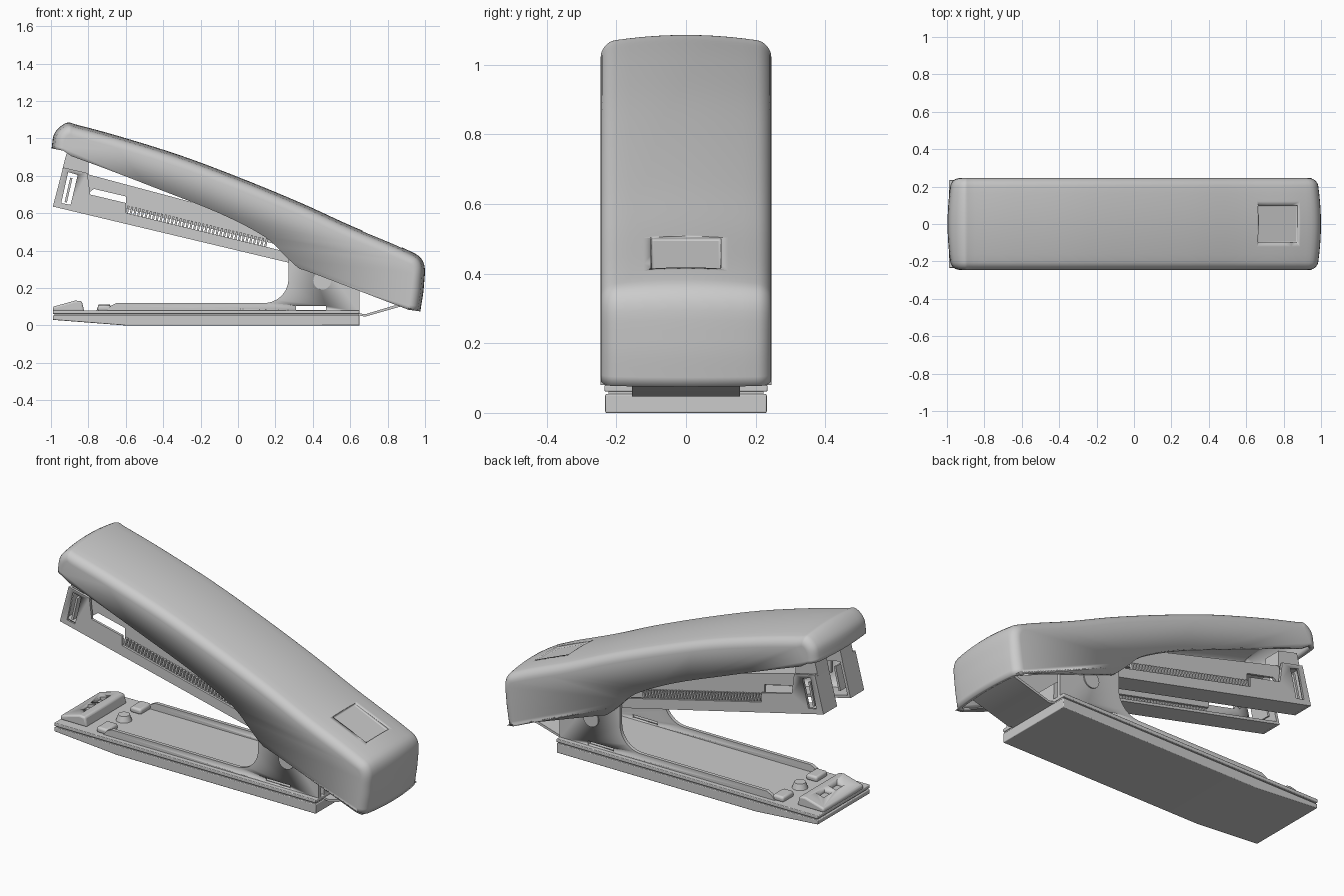
import bpy, bmesh, math
from mathutils import Vector, Matrix

if "Cube" in bpy.data.objects:
    bpy.data.objects.remove(bpy.data.objects["Cube"])


def finish(bm, name, smooth=True):
    me = bpy.data.meshes.new(name)
    bm.to_mesh(me)
    bm.free()
    ob = bpy.data.objects.new(name, me)
    bpy.context.collection.objects.link(ob)
    bpy.ops.object.select_all(action='DESELECT')
    ob.select_set(True)
    bpy.context.view_layer.objects.active = ob
    if smooth:
        bpy.ops.object.shade_smooth_by_angle(angle=math.radians(35))
    return ob


def apply(ob, kind, **props):
    m = ob.modifiers.new(kind.title(), kind)
    for k, v in props.items():
        setattr(m, k, v)
    bpy.context.view_layer.objects.active = ob
    bpy.ops.object.modifier_apply(modifier=m.name)


def mirror(ob):
    apply(ob, 'MIRROR', use_axis=(False, True, False), use_mirror_merge=False)


def cut(ob, cutter):
    apply(ob, 'BOOLEAN', object=cutter, operation='DIFFERENCE', solver='EXACT')
    bpy.data.objects.remove(cutter)


def prism(name, pts, y0, y1, bevel=0):
    """Extrude an x-z profile from y0 to y1."""
    bm = bmesh.new()
    f = bm.faces.new([bm.verts.new((x, y0, z)) for x, z in pts])
    ext = bmesh.ops.extrude_face_region(bm, geom=[f])
    bmesh.ops.translate(bm, vec=(0, y1 - y0, 0),
                        verts=[v for v in ext['geom'] if isinstance(v, bmesh.types.BMVert)])
    bmesh.ops.recalc_face_normals(bm, faces=bm.faces)
    ob = finish(bm, name)
    if bevel:
        apply(ob, 'BEVEL', width=bevel, segments=3, limit_method='ANGLE')
    return ob


def box(name, x0, x1, y0, y1, z0, z1, bevel=0):
    return prism(name, [(x0, z0), (x1, z0), (x1, z1), (x0, z1)], y0, y1, bevel)


def cylinder(name, r, depth, matrix, r2=None):
    bm = bmesh.new()
    bmesh.ops.create_cone(bm, cap_ends=True, segments=32, radius1=r, radius2=r2 or r,
                          depth=depth, matrix=matrix)
    return finish(bm, name)


def spline(pts, n=5):
    """Catmull-Rom curve through the points."""
    p = [2 * pts[0] - pts[1]] + pts + [2 * pts[-1] - pts[-2]]
    out = []
    for a, b, c, d in zip(p, p[1:], p[2:], p[3:]):
        for k in range(n):
            t = k / n
            out.append(0.5 * (2 * b + (c - a) * t + (2 * a - 5 * b + 4 * c - d) * t * t
                              + (3 * b - 3 * c + d - a) * t ** 3))
    return out + [pts[-1]]


# Cover: one long profile, inset toward the sides so it is crowned and rounded
upper = [Vector(p) for p in [
    (-.997, .947), (-.98, 1.03), (-.917, 1.083), (-.85, 1.07), (-.63, 1.01), (-.31, .91),
    (.01, .79), (.33, .658), (.6, .535), (.89, .412), (.99, .342), (.994, .21), (.975, .075)]]
lower = spline([Vector(p) for p in [
    (.95, .08), (.6, .207), (.37, .29), (.32, .31), (.25, .374), (.14, .476), (-.1, .6),
    (-.42, .727), (-.7, .835), (-.89, .905)]], 4)
normals = []
for i in range(len(upper)):
    t = (upper[min(i + 1, len(upper) - 1)] - upper[max(i - 1, 0)]).normalized()
    normals.append(Vector((-t.y, t.x)))
W, R = .245, .042
ys = [-W + R - R * math.sin(math.radians(a)) for a in (90, 75, 60, 45, 30, 15)]
ys += [-W + R + 2 * (W - R) * k / 10 for k in range(11)]
ys += [-y for y in reversed(ys[:6])]
bm = bmesh.new()
rows = []
for y in ys:
    c = max(0, abs(y) - (W - R))
    d = .022 * (y / W) ** 2 + R - math.sqrt(max(0, R * R - c * c))
    chain = spline([p - n * d for p, n in zip(upper, normals)])
    rows.append([bm.verts.new((p.x, y, p.y)) for p in chain])
for a, b in zip(rows, rows[1:]):
    for i in range(len(a) - 1):
        bm.faces.new((a[i], a[i + 1], b[i + 1], b[i]))
for row, y in ((rows[0], -W), (rows[-1], W)):
    bm.faces.new(row + [bm.verts.new((p.x, y, p.y)) for p in lower])
bmesh.ops.recalc_face_normals(bm, faces=bm.faces)
bm.faces.ensure_lookup_table()
if max(bm.faces, key=lambda f: f.calc_center_median().z).normal.z < 0:
    bmesh.ops.reverse_faces(bm, faces=bm.faces)
cover = finish(bm, "cover")
apply(cover, 'SOLIDIFY', thickness=.024, offset=-1)

# Thumb recess in the cover
recess = box("recess_cutter", -.115, .115, -.1, .1, -.012, .05, .006)
recess.matrix_world = Matrix.Translation((.77, 0, .461)) @ Matrix.Rotation(.407, 4, 'Y')
bpy.context.view_layer.update()
cut(cover, recess)

# Base: body, dark groove core, top plate
prism("base_body", [(-.99, .03), (-.6, 0), (.65, 0), (.65, .054), (-.99, .054)], -.232, .232, .004)
box("base_core", -.98, .645, -.222, .222, .04, .07)
box("base_plate", -.99, .65, -.234, .234, .061, .08, .004)

# Base side walls with the curved upright and slot
arc = [(.14 + .13 * math.sin(a), .25 - .13 * math.cos(a))
       for a in [math.radians(10 * k) for k in range(10)]]
wall = prism("base_side_wall", [(-.71, .07), (-.68, .105), (-.65, .12)] + arc +
             [(.27, .44), (.33, .5), (.6, .4), (.65, .3), (.65, .07)], .186, .206)
cut(wall, box("slot_cutter", .31, .47, .1, .3, .083, .105))
mirror(wall)
pivot = cylinder("pivot_pin", .048, .008,
                 Matrix.Translation((.45, .208, .24)) @ Matrix.Rotation(math.pi / 2, 4, 'X'))
mirror(pivot)

# Anvil with its two staple pockets, and the round button behind it
anvil = prism("anvil", [(-.99, .075), (-.99, .1), (-.87, .133), (-.835, .13), (-.822, .075)],
              -.18, .18, .01)
for y in (-.055, .055):
    cut(anvil, box("pocket_cutter", -.93, -.88, y - .04, y + .04, .1, .2))
cylinder("anvil_button", .042, .035, Matrix.Translation((-.715, 0, .095)), .03)
shoulder = box("plate_shoulder", -.75, -.68, .1, .2, .075, .108, .012)
mirror(shoulder)

# Magazine: outer wall with window, floor flange, front plate
rail = prism("magazine_wall", [(-.99, .636), (-.935, .845), (-.805, .815), (-.79, .70),
                               (-.6, .655), (-.6, .602), (.4, .36), (.4, .305)], .168, .182)
cut(rail, prism("window_cutter", [(-.945, .655), (-.908, .82), (-.857, .805), (-.895, .645)], .1, .25))
mirror(rail)
for name, pts in (
        ("magazine_floor", [(-.99, .636), (.4, .305), (.4, .32), (-.986, .651)]),
        ("magazine_front", [(-.99, .636), (-.935, .845), (-.92, .841), (-.975, .632)]),
        ("window_bar", [(-.927, .66), (-.897, .79), (-.885, .787), (-.915, .657)])):
    mirror(prism(name, pts, .06, .17))
mirror(prism("magazine_neck", [(-.94, .83), (-.917, .92), (-.80, .89), (-.80, .80)], .06, .16))

# Inner channel: side plates and a top web
mirror(prism("inner_plate", [(-.81, .81), (.35, .5), (.35, .40), (-.6, .625), (-.6, .69),
                             (-.77, .73), (-.81, .70)], .14, .154))
prism("inner_web", [(-.81, .81), (.35, .5), (.35, .485), (-.81, .795)], -.15, .15)

# Comb of teeth along both sides of the inner channel
bm = bmesh.new()
for side in (-1, 1):
    for k in range(38):
        x = -.59 + k * .02
        m = (Matrix.Translation((x, side * .162, .618 - .238 * (x + .59)))
             @ Matrix.Rotation(.234, 4, 'Y') @ Matrix.Diagonal((.011, .016, .045, 1)))
        bmesh.ops.create_cube(bm, size=1, matrix=m)
finish(bm, "comb_teeth", False)

# Spring sheet between the base and the rear of the cover
prism("rear_spring", [(.62, .19), (.645, .17), (.65, .065), (.68, .06), (.93, .135), (.935, .12),
                      (.68, .047), (.64, .055), (.62, .08)], -.155, .155)
